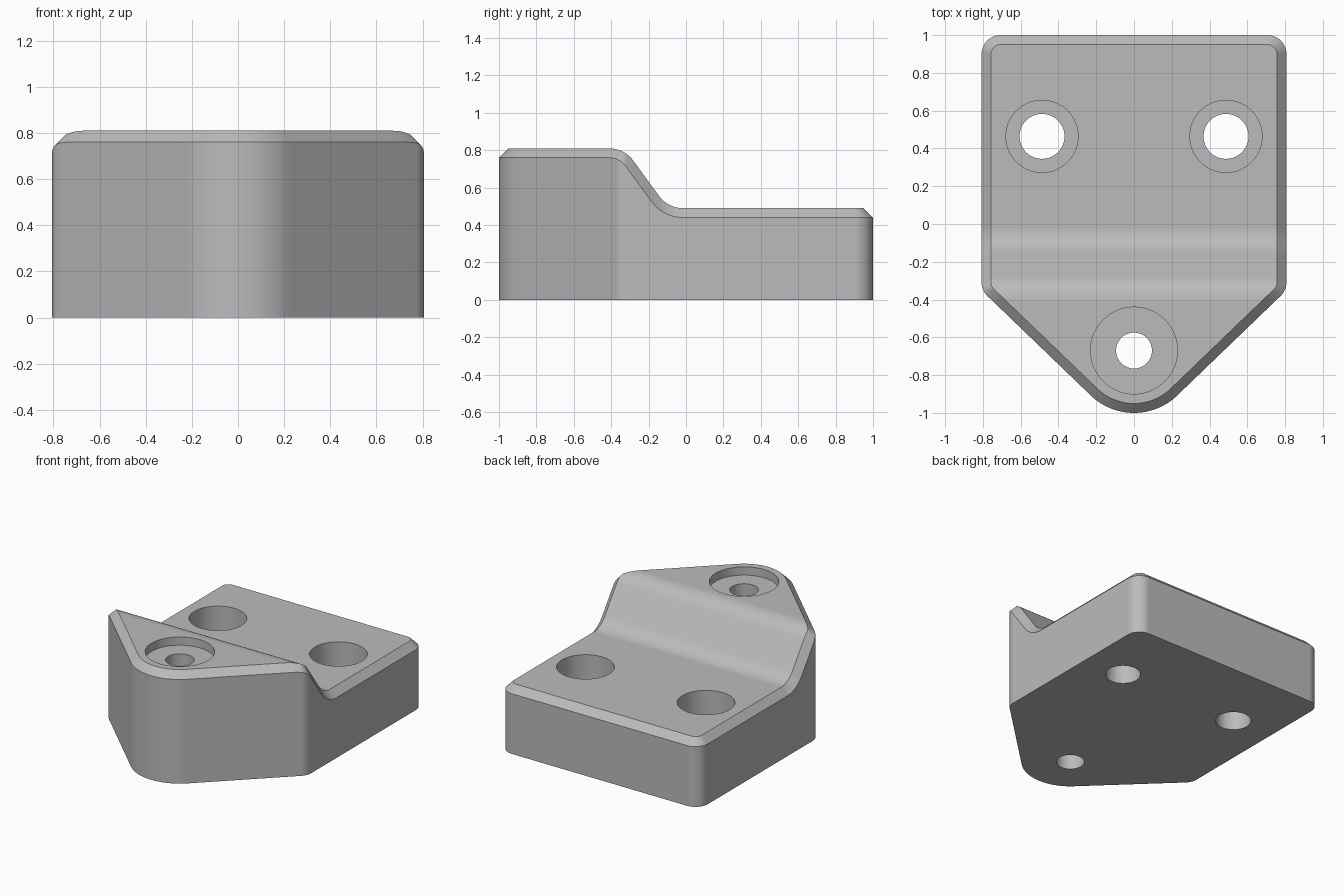
import bpy, bmesh
from math import sin, cos, sqrt, radians, pi

cube = bpy.data.objects.get("Cube")
if cube:
    bpy.data.objects.remove(cube)

HALF_W, CHAMFER, CORNER_R = 0.807, 0.05, 0.1
TIP_Y, TIP_R = -0.67, 0.33
HIGH, LOW = 0.81, 0.49
SLOPE, FILLET = radians(54), 0.16
CREST_Y, VALLEY_Y = -0.411, -0.015
TURN = radians(43.9)

grey = bpy.data.materials.new("satin grey")
grey.use_nodes = True
colour = (0.5, 0.5, 0.5, 1)
grey.diffuse_color = colour
grey.node_tree.nodes["Principled BSDF"].inputs["Base Color"].default_value = colour


def height(y, d):
    """Stepped top profile, offset inward by d."""
    crest_r, valley_r = FILLET - d, FILLET + d
    crest_z, valley_z = HIGH - FILLET, LOW + FILLET
    y1 = CREST_Y + crest_r * sin(SLOPE)
    y2 = VALLEY_Y - valley_r * sin(SLOPE)
    if y <= CREST_Y:
        return HIGH - d
    if y >= VALLEY_Y:
        return LOW - d
    if y < y1:
        return crest_z + sqrt(crest_r ** 2 - (y - CREST_Y) ** 2)
    if y > y2:
        return valley_z - sqrt(valley_r ** 2 - (y - VALLEY_Y) ** 2)
    z1 = crest_z + crest_r * cos(SLOPE)
    z2 = valley_z - valley_r * cos(SLOPE)
    return z1 + (z2 - z1) * (y - y1) / (y2 - y1)


def arc(cx, cy, r, a, b, n):
    """Outline points with their outward normals."""
    angles = [a + (b - a) * i / n for i in range(n + 1)]
    return [(cx + r * cos(t), cy + r * sin(t), cos(t), sin(t)) for t in angles]


def between(p, q, n):
    return [(p[0] + (q[0] - p[0]) * i / n, p[1] + (q[1] - p[1]) * i / n, p[2], p[3])
            for i in range(1, n)]


# Right half of the outline: rounded tip, diagonal, shoulder, side, back corner
diag = TURN - pi / 2
tip = arc(0, TIP_Y, TIP_R, -pi / 2 + 0.02, diag, 16)
cx = HALF_W - CORNER_R
nx, ny = cos(diag), sin(diag)
cy = TIP_Y + (TIP_R - CORNER_R - cx * nx) / ny
shoulder = arc(cx, cy, CORNER_R, diag, 0, 10)
back = arc(cx, 1 - CORNER_R, CORNER_R, 0, pi / 2, 12)
valley_end = (HALF_W, VALLEY_Y, 1, 0)
half = (tip + between(tip[-1], shoulder[0], 30) + shoulder
        + between(shoulder[-1], valley_end, 36) + [valley_end] + back)

# Body: wall, chamfer and stepped top
bm = bmesh.new()


def ring(side):
    columns = []
    for x, y, mx, my in half:
        yi = y - CHAMFER * my
        columns.append((bm.verts.new((side * x, y, 0)),
                        bm.verts.new((side * x, y, height(y, CHAMFER))),
                        bm.verts.new((side * (x - CHAMFER * mx), yi, height(yi, 0)))))
    return columns


right, left = ring(1), ring(-1)
loop = right + left[::-1]
for i, a in enumerate(loop):
    b = loop[(i + 1) % len(loop)]
    for k in range(2):
        bm.faces.new((a[k], b[k], b[k + 1], a[k + 1]))
for i in range(len(half) - 1):
    bm.faces.new((left[i][2], right[i][2], right[i + 1][2], left[i + 1][2]))
bm.faces.new([c[0] for c in reversed(loop)])
bmesh.ops.recalc_face_normals(bm, faces=bm.faces)
mesh = bpy.data.meshes.new("mounting_block")
bm.to_mesh(mesh)
bm.free()
block = bpy.data.objects.new("mounting_block", mesh)
bpy.context.collection.objects.link(block)
mesh.materials.append(grey)


def drill(x, y, r, bottom):
    """Cut a round hole from the given floor upward."""
    top = 1.2
    bpy.ops.mesh.primitive_cylinder_add(vertices=64, radius=r, depth=top - bottom,
                                        location=(x, y, (top + bottom) / 2))
    cutter = bpy.context.object
    cutter.name = "hole_cutter"
    cutter.hide_render = True
    cutter.data.materials.append(grey)
    cut = block.modifiers.new("hole", "BOOLEAN")
    cut.operation = "DIFFERENCE"
    cut.solver = "EXACT"
    cut.object = cutter
    bpy.context.view_layer.objects.active = block
    bpy.ops.object.modifier_apply(modifier=cut.name)
    bpy.data.objects.remove(cutter)


# Counterbored screw holes: two deep at the back, one shallow at the tip
for x, y, bore, head, floor in ((-0.487, 0.464, 0.119, 0.191, 0.25),
                                (0.487, 0.464, 0.119, 0.191, 0.25),
                                (0, TIP_Y, 0.095, 0.23, 0.75)):
    drill(x, y, head, floor)
    drill(x, y, bore, -0.2)

# Smooth fillets with crisp edges
bpy.ops.object.select_all(action="DESELECT")
block.select_set(True)
bpy.context.view_layer.objects.active = block
bpy.ops.object.shade_smooth_by_angle(angle=radians(25))
weighted = block.modifiers.new("even shading", "WEIGHTED_NORMAL")
weighted.keep_sharp = True
